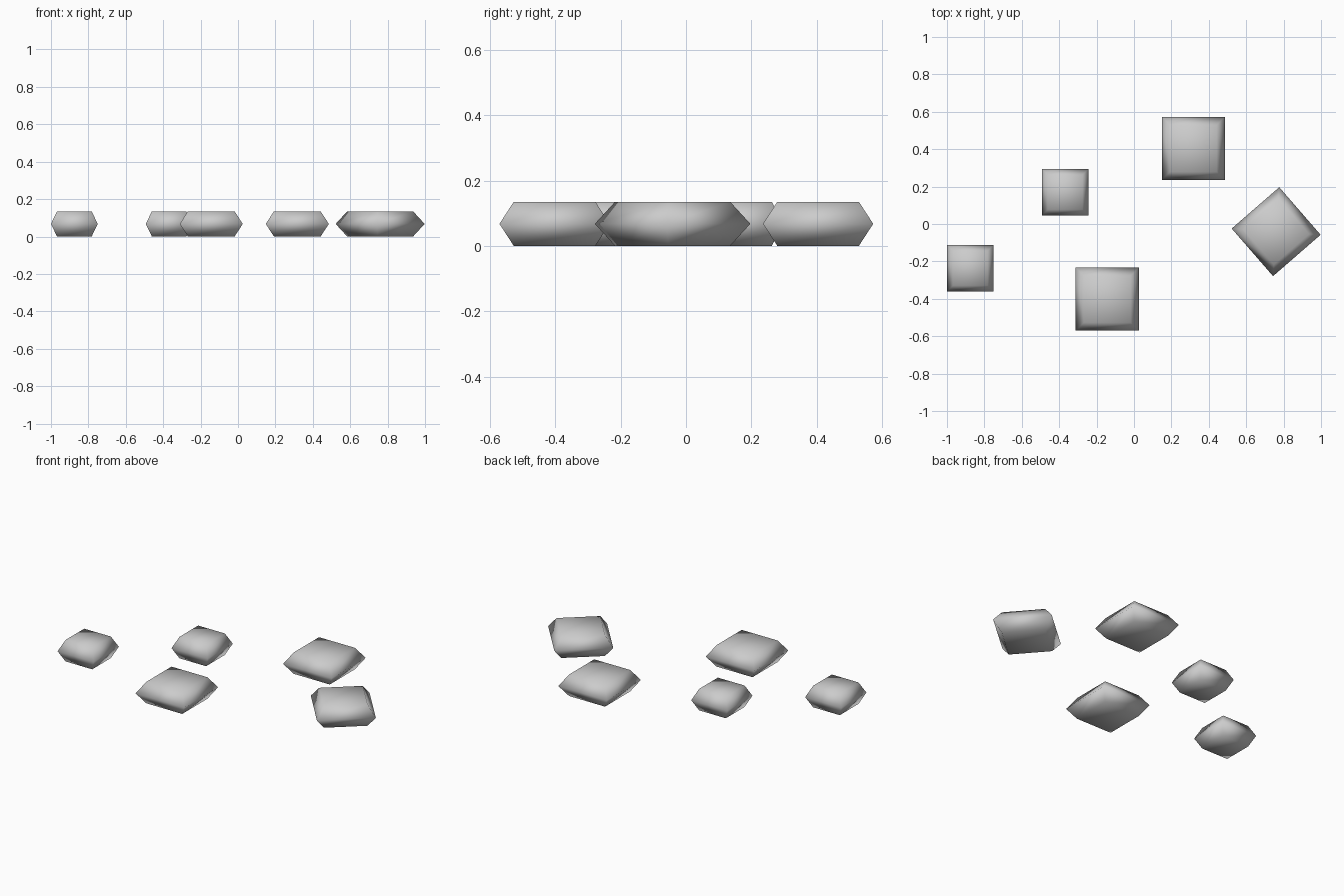
import bpy, bmesh, math

if "Cube" in bpy.data.objects:
    bpy.data.objects.remove(bpy.data.objects["Cube"])

HEIGHT = 0.135
TOP_RATIO = 0.74


def cushion(name, x, y, size, angle=0.0):
    # Square floor cushion: wide seam loop at mid height, smaller top and bottom
    bm = bmesh.new()
    loops = []
    for k, z in ((TOP_RATIO, 0), (1.0, HEIGHT / 2), (TOP_RATIO, HEIGHT)):
        h = size / 2 * k
        loops.append([bm.verts.new((sx * h, sy * h, z))
                      for sx, sy in ((-1, -1), (1, -1), (1, 1), (-1, 1))])
    bm.faces.new(loops[0][::-1])
    bm.faces.new(loops[2])
    for low, high in zip(loops, loops[1:]):
        for i in range(4):
            j = (i + 1) % 4
            bm.faces.new((low[i], low[j], high[j], high[i]))
    for f in bm.faces:
        f.smooth = True
    mesh = bpy.data.meshes.new(name)
    bm.to_mesh(mesh)
    bm.free()
    obj = bpy.data.objects.new(name, mesh)
    obj.location = (x, y, 0)
    obj.rotation_euler.z = math.radians(angle)
    bpy.context.collection.objects.link(obj)
    return obj


# Two small cushions
cushion("small_cushion_left", -0.875, -0.236, 0.25)
cushion("small_cushion_back", -0.368, 0.17, 0.25)

# Three large cushions, the last one turned
cushion("large_cushion_front", -0.143, -0.402, 0.337)
cushion("large_cushion_back", 0.317, 0.404, 0.337)
cushion("large_cushion_turned", 0.76, -0.041, 0.337, 41.0)
